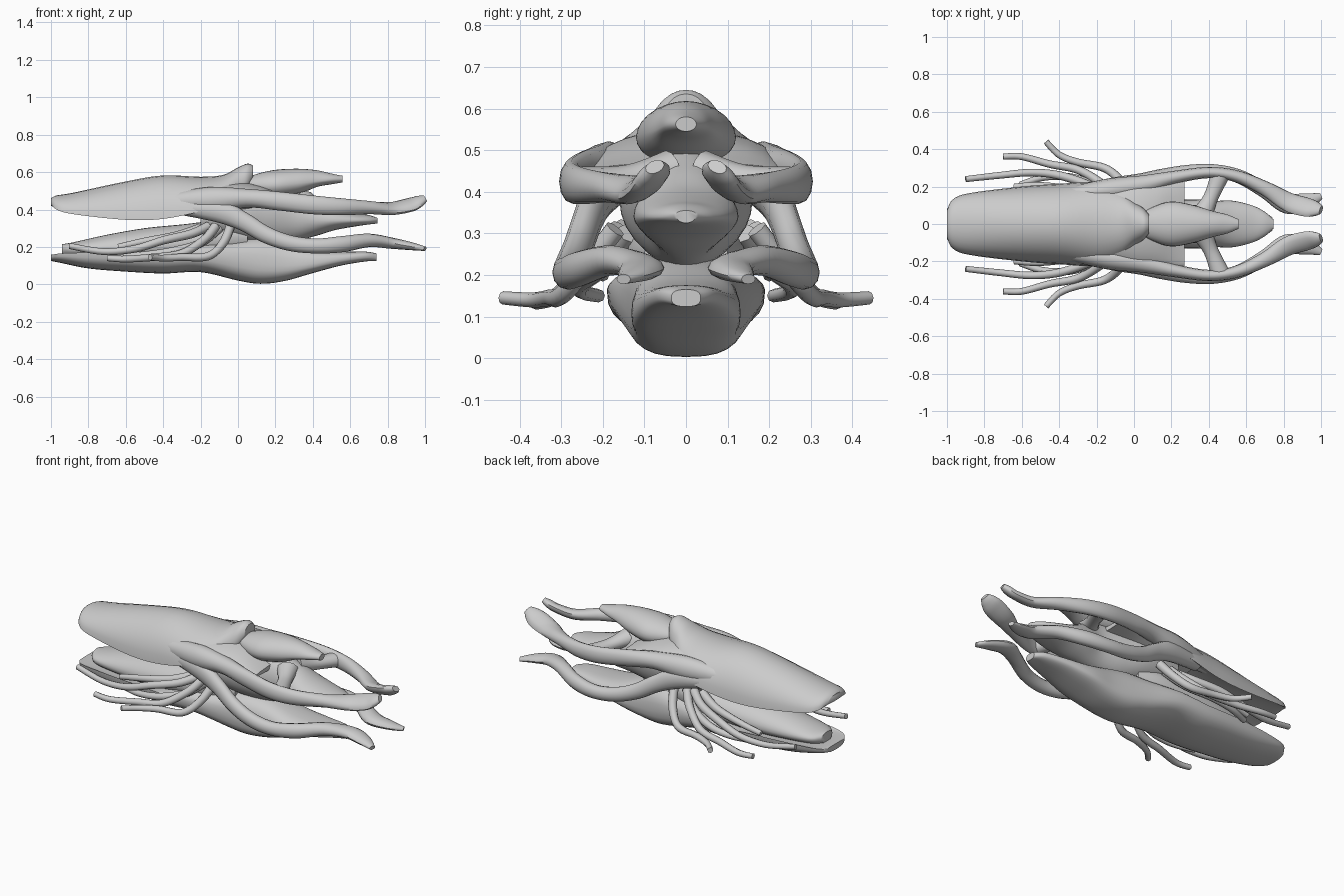
import bpy
from math import sin, cos, pi
from mathutils import Vector


def smooth_path(rows, steps=6):
    """Catmull-Rom interpolation of rows of any length."""
    out = []
    for i in range(len(rows) - 1):
        p = [rows[max(0, min(len(rows) - 1, i + k))] for k in (-1, 0, 1, 2)]
        for s in range(steps):
            t = s / steps
            out.append([0.5 * (2 * b + (c - a) * t + (2 * a - 5 * b + 4 * c - d) * t * t
                               + (3 * b - a - 3 * c + d) * t ** 3) for a, b, c, d in zip(*p)])
    return out + [list(rows[-1])]


def skin(name, rings, mirror=False):
    """Skin closed rings of points into a capped smooth mesh."""
    n = len(rings[0])
    verts = [v for r in rings for v in r]
    faces = [(i * n + j, i * n + (j + 1) % n, (i + 1) * n + (j + 1) % n, (i + 1) * n + j)
             for i in range(len(rings) - 1) for j in range(n)]
    faces += [tuple(range(n))[::-1], tuple(range(len(verts) - n, len(verts)))]
    me = bpy.data.meshes.new(name)
    me.from_pydata(verts, [], faces)
    ob = bpy.data.objects.new(name, me)
    bpy.context.collection.objects.link(ob)
    bpy.ops.object.select_all(action='DESELECT')
    ob.select_set(True)
    bpy.context.view_layer.objects.active = ob
    bpy.ops.object.mode_set(mode='EDIT')
    bpy.ops.mesh.select_all(action='SELECT')
    bpy.ops.mesh.normals_make_consistent(inside=False)
    bpy.ops.object.mode_set(mode='OBJECT')
    if mirror:
        m = ob.modifiers.new("mirror", 'MIRROR')
        m.use_axis = (False, True, False)
    bpy.ops.object.shade_smooth_by_angle(angle=0.9)
    return ob


def shell(name, stations, box=1.0, n=14):
    """Stations: x, half width, edge z, outer z, inner z. box < 1 squares the section."""
    def arc(k):
        c, s = cos(pi * k / n), max(0.0, sin(pi * k / n))
        return (abs(c) ** box) * (1 if c > 0 else -1), s ** box
    rings = []
    for x, w, e, o, i in smooth_path(stations):
        ring = [(x, w * arc(k)[0], e + (o - e) * arc(k)[1]) for k in range(n + 1)]
        ring += [(x, -w * arc(k)[0], e + (i - e) * arc(k)[1]) for k in range(1, n)]
        rings.append(ring)
    return skin(name, rings)


def limb(name, stations, n=12):
    """Stations: x, y, z, side radius, upright radius, roll; mirrored across y."""
    pts = smooth_path(stations)
    rings = []
    for k, p in enumerate(pts):
        c = Vector(p[:3])
        d = (Vector(pts[min(k + 1, len(pts) - 1)][:3]) - Vector(pts[max(k - 1, 0)][:3])).normalized()
        side = Vector((-d.y, d.x, 0)).normalized()
        up = d.cross(side)
        a, b = side * cos(p[5]) + up * sin(p[5]), up * cos(p[5]) - side * sin(p[5])
        rings.append([c + a * p[3] * cos(2 * pi * j / n) + b * p[4] * sin(2 * pi * j / n)
                      for j in range(n)])
    return skin(name, rings, mirror=True)


# Upper jaw: hollow-bellied shell that tapers into a raised crest
shell("upper_jaw", [
    (-1, .07, .43, .46, .42), (-.97, .13, .40, .475, .41), (-.88, .165, .375, .49, .41),
    (-.6, .20, .345, .55, .40), (-.4, .215, .35, .582, .42), (-.2, .225, .39, .575, .40),
    (-.08, .19, .43, .585, .40), (.0, .12, .49, .625, .45), (.05, .085, .54, .645, .50),
    (.08, .05, .585, .635, .56)])

# Shoulders: blend the jaw into the arms
shell("shoulders", [
    (-.3, .18, .42, .52, .38), (-.15, .215, .43, .55, .37), (0, .235, .45, .55, .38),
    (.12, .235, .45, .53, .41), (.22, .235, .45, .49, .43), (.27, .225, .45, .47, .44)])

# Lower jaw: flat-keeled scoop with a pointed rear
shell("lower_jaw", [
    (-1, .08, .155, .125, .16), (-.95, .13, .165, .115, .16), (-.8, .16, .17, .085, .15),
    (-.6, .18, .17, .068, .15), (-.4, .19, .165, .058, .17), (-.2, .185, .16, .065, .22),
    (0, .155, .13, .02, .24), (.12, .14, .11, .003, .25), (.25, .13, .10, .018, .23),
    (.4, .13, .11, .06, .19), (.55, .105, .135, .1, .175), (.68, .07, .15, .122, .175),
    (.74, .035, .145, .124, .165)], box=.75)

# Inner mouth mass resting on the lower jaw
shell("inner_mouth", [
    (-.94, .05, .19, .215, .15), (-.88, .10, .19, .225, .14), (-.7, .13, .19, .265, .13),
    (-.5, .15, .20, .30, .12), (-.3, .155, .22, .32, .12), (-.1, .14, .25, .34, .12),
    (.05, .10, .25, .32, .15)])

# Body core running back into the middle tail
shell("middle_tail", [
    (-.2, .14, .36, .48, .26), (0, .16, .38, .52, .23), (.15, .13, .38, .53, .21),
    (.3, .10, .37, .51, .23), (.42, .12, .345, .46, .26), (.52, .125, .34, .41, .29),
    (.63, .10, .34, .38, .31), (.70, .065, .34, .37, .32), (.745, .025, .345, .355, .325)])

# Upper tail horn
shell("upper_tail", [
    (.03, .05, .54, .56, .49), (.1, .09, .53, .59, .47), (.2, .12, .53, .612, .46),
    (.32, .10, .54, .618, .48), (.42, .07, .55, .61, .52), (.5, .05, .56, .592, .535),
    (.56, .025, .562, .58, .545)])

# Long side arms sweeping back, ending in flat blades
limb("upper_arm", [
    (-.4, .14, .44, .04, .04, 0), (-.15, .18, .45, .06, .07, 0), (.05, .21, .46, .05, .05, 0),
    (.22, .25, .445, .035, .05, 0), (.4, .275, .425, .03, .05, 0), (.55, .255, .415, .032, .045, 0),
    (.7, .19, .41, .04, .036, -.2), (.82, .12, .405, .055, .03, -.4), (.92, .09, .425, .058, .026, -.5),
    (.97, .08, .445, .045, .024, -.5), (1, .075, .46, .025, .016, -.5)])
limb("lower_arm", [
    (-.3, .17, .41, .04, .04, 0), (-.1, .21, .39, .04, .06, 0), (.03, .235, .335, .035, .05, 0),
    (.15, .26, .265, .035, .045, 0), (.28, .28, .22, .035, .042, 0), (.42, .285, .205, .035, .04, 0),
    (.56, .255, .215, .037, .043, 0), (.7, .18, .235, .042, .036, 0), (.82, .11, .22, .055, .03, 0),
    (.92, .12, .205, .045, .022, 0), (1, .15, .19, .018, .012, 0)])

# Strut tying each arm to the tail
limb("arm_strut", [(.36, .04, .45, .06, .05, 0), (.41, .14, .43, .04, .035, 0),
                   (.46, .26, .42, .05, .04, 0)])

# Slim feelers beside the mouth
paths = [
    [(-.04, .17, .31), (-.08, .24, .22), (-.16, .30, .15), (-.3, .33, .145), (-.4, .37, .14), (-.47, .44, .145)],
    [(-.12, .16, .31), (-.18, .22, .24), (-.3, .29, .165), (-.45, .32, .145), (-.6, .36, .135), (-.7, .36, .14)],
    [(-.16, .15, .31), (-.25, .21, .27), (-.4, .26, .235), (-.55, .275, .19), (-.72, .26, .175), (-.9, .24, .205)],
    [(-.1, .14, .3), (-.2, .2, .22), (-.34, .25, .18), (-.48, .25, .16), (-.61, .21, .15)],
    [(-.2, .13, .3), (-.33, .18, .26), (-.5, .205, .23), (-.64, .2, .2)],
]
for k, path in enumerate(paths):
    last = len(path) - 1
    limb(f"feeler_{k + 1}", [(*p, .026 - .01 * i / last, .026 - .01 * i / last, 0)
                             for i, p in enumerate(path)], n=8)
